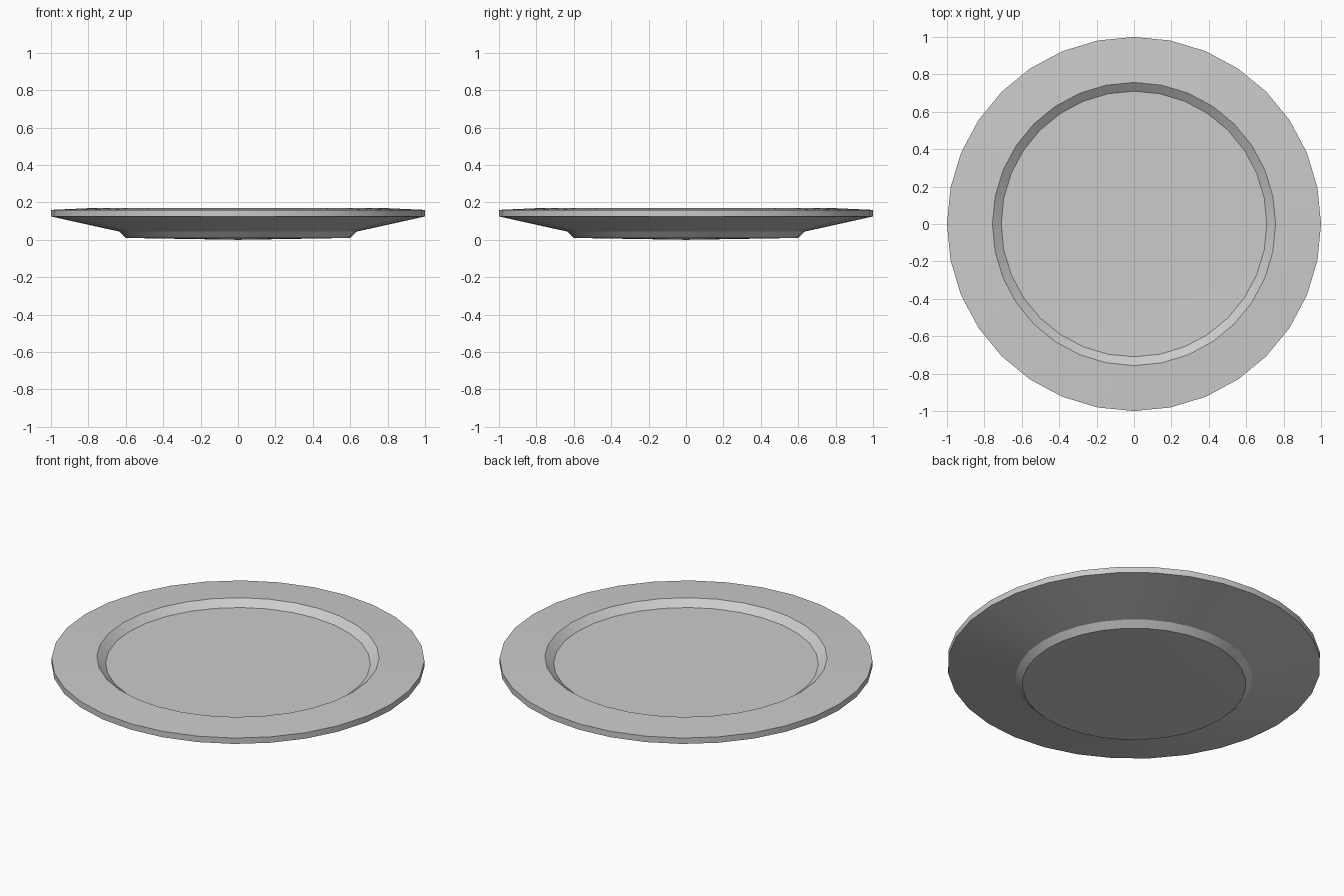
import bpy, bmesh, math

if "Cube" in bpy.data.objects:
    bpy.data.objects.remove(bpy.data.objects["Cube"])

SIDES = 32
# Plate cross-section (radius, height): underside, foot, rim, well, floor
profile = [(0, 0.003), (0.6, 0.01), (0.635, 0.044), (1.0, 0.125), (1.0, 0.16),
           (0.757, 0.171), (0.71, 0.135), (0, 0.133)]
profile[0] = (0, 0.0)

bm = bmesh.new()

def ring(r, z):
    if r == 0:
        return [bm.verts.new((0, 0, z))]
    return [bm.verts.new((r * math.cos(2 * math.pi * i / SIDES),
                          r * math.sin(2 * math.pi * i / SIDES), z))
            for i in range(SIDES)]

# Plate body: lathe the cross-section
rings = [ring(r, z) for r, z in profile]
for a, b in zip(rings, rings[1:]):
    for i in range(SIDES):
        j = (i + 1) % SIDES
        if len(a) == 1:
            bm.faces.new((a[0], b[j], b[i]))
        elif len(b) == 1:
            bm.faces.new((a[i], a[j], b[0]))
        else:
            bm.faces.new((a[i], a[j], b[j], b[i]))
bmesh.ops.recalc_face_normals(bm, faces=bm.faces[:])

mesh = bpy.data.meshes.new("plate")
bm.to_mesh(mesh)
bm.free()
plate = bpy.data.objects.new("plate", mesh)
bpy.context.collection.objects.link(plate)

# Smooth round the plate, sharp at the profile corners
bpy.context.view_layer.objects.active = plate
plate.select_set(True)
bpy.ops.object.shade_smooth_by_angle(angle=math.radians(30))
